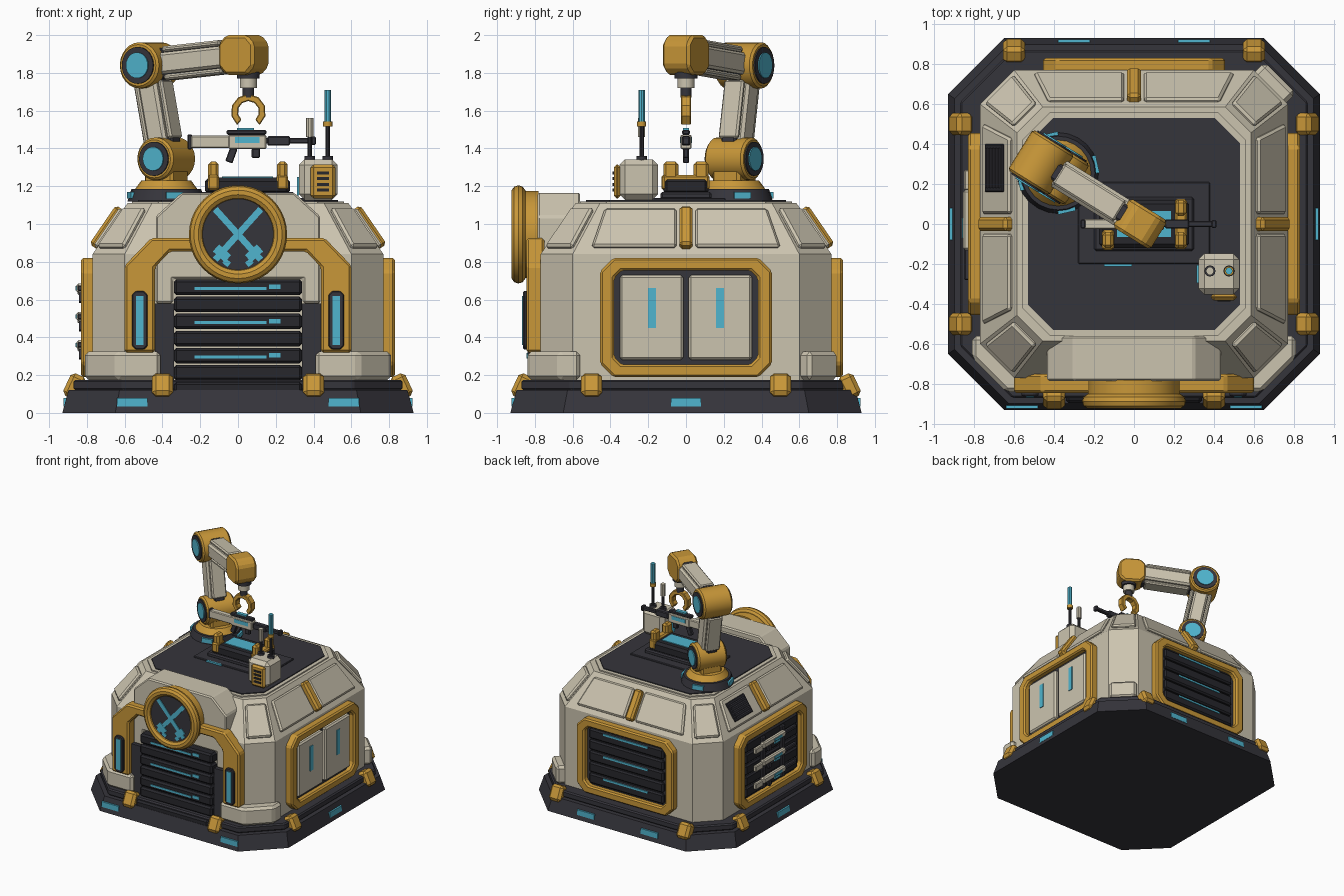
import bpy, bmesh
from math import sin, cos, pi, radians, atan2, hypot
from mathutils import Matrix, Vector

if "Cube" in bpy.data.objects:
    bpy.data.objects.remove(bpy.data.objects["Cube"], do_unlink=True)


def material(name, rgb):
    m = bpy.data.materials.new(name)
    m.use_nodes = True
    m.diffuse_color = (*rgb, 1)
    m.node_tree.nodes["Principled BSDF"].inputs["Base Color"].default_value = (*rgb, 1)
    return m


YELLOW = material("amber_yellow", (0.58, 0.31, 0.04))
CREAM = material("warm_cream", (0.60, 0.55, 0.43))
DARK = material("slate_dark", (0.036, 0.035, 0.044))
BLACK = material("charcoal", (0.02, 0.02, 0.025))
CYAN = material("cyan_light", (0.08, 0.46, 0.62))
I = Matrix.Identity(4)
T = Matrix.Translation
ROUND = []


def wall(deg):
    """Local frame of a wall: u sideways, v up, w outward; 0 is the front."""
    return Matrix.Rotation(radians(deg), 4, 'Z') @ Matrix.Rotation(pi / 2, 4, 'X')


def finish(name, bm, mat, M, bevel=0):
    bmesh.ops.recalc_face_normals(bm, faces=bm.faces)
    me = bpy.data.meshes.new(name)
    bm.to_mesh(me)
    bm.free()
    me.materials.append(mat)
    me.transform(M)
    ob = bpy.data.objects.new(name, me)
    bpy.context.collection.objects.link(ob)
    if bevel:
        b = ob.modifiers.new("bevel", 'BEVEL')
        b.width, b.segments, b.angle_limit = bevel, 1, radians(40)
    return ob


def prism(name, pts, w0, w1, mat, M=I, bevel=0, taper=1):
    bm = bmesh.new()
    lo = [bm.verts.new((x, y, w0)) for x, y in pts]
    hi = [bm.verts.new((x * taper, y * taper, w1)) for x, y in pts]
    bm.faces.new(lo[::-1])
    bm.faces.new(hi)
    for i in range(len(pts)):
        j = (i + 1) % len(pts)
        bm.faces.new((lo[i], lo[j], hi[j], hi[i]))
    return finish(name, bm, mat, M, bevel)


def ring(name, outer, inner, w0, w1, mat, M, bevel=0):
    bm = bmesh.new()
    loops = [[bm.verts.new((x, y, w)) for x, y in p]
             for p, w in ((outer, w0), (outer, w1), (inner, w1), (inner, w0))]
    n = len(outer)
    for a in range(4):
        p, q = loops[a], loops[(a + 1) % 4]
        for i in range(n):
            j = (i + 1) % n
            bm.faces.new((p[i], p[j], q[j], q[i]))
    return finish(name, bm, mat, M, bevel)


def octa(a, b, c):
    return [(a - c, -b), (a, c - b), (a, b - c), (a - c, b),
            (c - a, b), (-a, b - c), (-a, c - b), (c - a, -b)]


def box(name, c, s, mat, M=I, bevel=0, rot=0, taper=1):
    x, y, z = (v / 2 for v in s)
    F = M @ T(c) @ Matrix.Rotation(radians(rot), 4, 'Z')
    return prism(name, [(-x, -y), (x, -y), (x, y), (-x, y)], -z, z, mat, F, bevel, taper)


def cyl(name, c, h, r, mat, M=I, n=24, taper=1, bevel=0):
    pts = [(r * cos(2 * pi * i / n), r * sin(2 * pi * i / n)) for i in range(n)]
    ob = prism(name, pts, 0, h, mat, M @ T(c), bevel, taper)
    ROUND.append(ob)
    return ob


def mirror_x(pts):
    return pts + [(-x, y) for x, y in reversed(pts)]


# Base plinth, hull and roof
prism("base_skirt", octa(.93, .93, .28), 0, .12, DARK, taper=.965)
prism("base_step", octa(.87, .87, .26), .12, .175, DARK, bevel=.01)
prism("hull_walls", octa(.77, .77, .17), .17, .84, CREAM)
prism("hull_slope", octa(.77, .77, .17), 0, .27, CREAM, T((0, 0, .84)), taper=.76)
prism("roof_trim", octa(.56, .56, .14), 1.1, 1.12, CREAM)
prism("roof_deck", octa(.53, .53, .125), 1.11, 1.127, DARK)

# Base lights and clips
for deg, lights, clips in ((0, (-.56, .56), (-.4, .4)), (90, (0,), (-.5, .5)),
                           (180, (-.3, .3), (-.6, .6)), (270, (0,), (-.5, .5))):
    for u in lights:
        box("base_light", (u, .057, .913), (.16, .045, .02), CYAN, wall(deg))
    for u in clips:
        tilt = wall(deg) @ T((u, .14, .865)) @ Matrix.Rotation(radians(-25), 4, 'X')
        box("base_clip", (0, 0, 0), (.11, .13, .09), YELLOW, tilt, .02)

# Corner feet
for s in (-1, 1):
    foot = [(.41, -.75), (.41, -.84), (.64, -.84), (.81, -.67), (.81, -.56), (.72, -.56)]
    prism("front_foot", [(s * x, y) for x, y in foot], .175, .325, CREAM, bevel=.02)
box("rear_foot", (0, .25, .98), (.22, .15, .11), CREAM, wall(135), .02)

# Raised panels and ribs on the sloped band
tilt = Matrix.Rotation(-atan2(.185, .27), 4, 'X')
for deg in (90, 180, 270):
    S = wall(deg) @ T((0, .84, .77)) @ tilt
    for s in (-1, 1):
        pts = [(.05, .04), (.5, .04), (.43, .285), (.05, .285)]
        prism("slope_panel", [(s * x, y) for x, y in pts], -.01, .022, CREAM, S, .012)
    box("slope_rib", (0, .16, .015), (.07, .25, .06), YELLOW, S, .015)
    if deg == 270:
        box("vent_plate", (-.28, .165, .024), (.24, .16, .016), BLACK, S, .005)
        for i in range(5):
            box("vent_slat", (-.28, .11 + i * .027, .034), (.2, .013, .016), DARK, S)
for deg in (45, 135, 225, 315):
    S = wall(deg) @ T((0, .84, .969)) @ Matrix.Rotation(-atan2(.233, .27), 4, 'X')
    prism("corner_panel", mirror_x([(.1, .04), (.08, .31)]), -.01, .025, CREAM, S, .012)

# Framed bays on the two sides and the back
for deg in (90, 180, 270):
    W = wall(deg) @ T((0, .505, 0))
    ring("bay_frame", octa(.455, .315, .07), octa(.38, .25, .04), .75, .83, YELLOW, W, .012)
    prism("bay_recess", octa(.385, .255, .04), .75, .785, DARK, W)
    if deg == 90:
        for s in (-1, 1):
            box("locker_door", (s * .182, 0, .795), (.335, .45, .04), CREAM, W, .012)
            box("locker_light", (s * .18, .05, .817), (.04, .21, .008), CYAN, W)
    else:
        for i in range(5):
            box("bay_slat", (0, -.19 + i * .095, .79), (.7, .085, .04), BLACK, W, .012)
            if deg == 180 and i % 2 == 0:
                box("slat_light", (0, -.165 + i * .095, .812), (.42, .016, .008), CYAN, W)

# Tool rack on the right side
W = wall(270)
for s in (-1, 1):
    box("rack_bracket", (s * .13, .5, .815), (.05, .44, .03), DARK, W, .008)
for v in (.36, .51, .66):
    box("rack_tool_body", (-.02, v, .835), (.3, .05, .04), CREAM, W, .01)
    box("rack_tool_barrel", (.2, v, .835), (.16, .03, .03), DARK, W, .006)
    box("rack_tool_stock", (-.22, v - .01, .835), (.1, .05, .03), CREAM, W, .006)
    box("rack_tool_grip", (-.07, v - .045, .83), (.03, .06, .025), DARK, W, rot=15)
    box("rack_tool_light", (.02, v, .857), (.1, .022, .006), CYAN, W)
    box("rack_light", (.06, v - .05, .818), (.07, .025, .01), CYAN, W)

# Front gate: arch, hood, pillars and shutter
F = wall(0)
prism("gate_arch", mirror_x([(.6, .32), (.6, .78), (.46, .925)]) +
      [(-.44, .32), (-.44, .77), (-.36, .855), (.36, .855), (.44, .77), (.44, .32)],
      .75, .845, YELLOW, F, .012)
prism("gate_hood", mirror_x([(.345, .71), (.345, .58), (.435, .58), (.435, 1.04), (.3, 1.165)])
      , .56, .785, CREAM, F, .01)
for s in (-1, 1):
    box("gate_pillar", (s * .39, .375, .78), (.1, .41, .05), DARK, F)
    prism("arch_lamp_housing", octa(.042, .155, .02), .84, .862, DARK, F @ T((s * .52, .49, 0)), .006)
    box("arch_lamp", (s * .52, .49, .862), (.042, .26, .012), CYAN, F)
for i in range(7):
    v = .665 - i * .0905
    deep = .82 if v > .2 else .875
    box("shutter_slat", (0, v, deep - .03), (.68, .082, .1), BLACK, F, .014)
    if i in (0, 2, 4):
        box("shutter_light", (-.04, v - .006, deep + .021), (.38, .016, .008), CYAN, F)
        box("shutter_light_end", (.195, v + .002, deep + .021), (.06, .024, .008), CYAN, F)

# Round emblem with crossed tools
E = F @ T((0, .945, 0))
cyl("emblem_back", (0, 0, .78), .09, .23, YELLOW, E, 32)
cyl("emblem_disc", (0, 0, .86), .04, .215, DARK, E, 32)
bpy.ops.mesh.primitive_torus_add(major_radius=.222, minor_radius=.038, major_segments=40,
                                 minor_segments=10)
rim = bpy.context.object
rim.name = "emblem_rim"
rim.data.transform(E @ T((0, 0, .887)))
rim.data.materials.append(YELLOW)
ROUND.append(rim)
for s in (-1, 1):
    box("emblem_tool", (0, 0, .902), (.034, .36, .008), CYAN, E, rot=s * 42)
    box("emblem_tool_head", (s * .085, -.1, .903), (.085, .05, .008), CYAN, E, rot=s * 42)
    box("emblem_tool_tip", (s * .06, -.15, .903), (.035, .03, .008), CYAN, E, rot=s * 42)

# Roof hatch and work cradle
box("roof_hatch", (.05, .005, 1.13), (.66, .41, .016), DARK, bevel=.005)
box("hatch_light", (-.08, -.207, 1.135), (.14, .012, .014), CYAN)
box("cradle_plinth", (.05, 0, 1.15), (.5, .27, .04), DARK, bevel=.01)
box("cradle_bed", (.05, 0, 1.2), (.45, .24, .09), BLACK, bevel=.02)
box("cradle_light", (.05, 0, 1.247), (.27, .13, .008), CYAN)
for x, ys in ((-.13, (-.08,)), (.235, (-.08, .08))):
    box("cradle_clamp", (x, sum(ys) / len(ys), 1.22), (.06, .1 + .15 * (len(ys) - 1), .08), YELLOW, bevel=.01)
    for y in ys:
        box("clamp_post", (x, y, 1.28), (.055, .08, .1), YELLOW, bevel=.015)

# Tool held above the cradle
for name, x, z, l, h, d, mat in (
        ("held_body", -.05, 1.435, .4, .065, .05, CREAM), ("held_barrel", .27, 1.44, .27, .03, .03, DARK),
        ("held_guard", .215, 1.44, .12, .05, .045, DARK), ("held_muzzle", .4, 1.44, .025, .045, .04, DARK),
        ("held_butt", -.255, 1.435, .025, .08, .045, DARK), ("held_receiver", .05, 1.435, .2, .075, .06, CREAM),
        ("held_rail", .045, 1.485, .21, .025, .04, DARK), ("held_sight", .04, 1.502, .09, .012, .03, CYAN),
        ("held_light", .05, 1.445, .13, .03, .066, CYAN), ("held_magazine", .095, 1.375, .045, .05, .03, DARK)):
    box(name, (x, 0, z), (l, d, h), mat, bevel=0 if mat is CYAN else .006)
box("held_grip", (-.035, 1.365, 0), (.04, .08, .03), DARK, F, .005, rot=-20)

# Antenna cabinet
box("cabinet", (.425, -.25, 1.235), (.205, .205, .215), CREAM, bevel=.03)
box("cabinet_vent", (.45, 1.225, .365), (.13, .18, .035), YELLOW, F, .015)
for i in range(4):
    box("cabinet_slat", (.45, 1.18 + i * .03, .384), (.065, .016, .008), BLACK, F)
box("cabinet_light", (.318, -.25, 1.2), (.012, .09, .1), CYAN)
for x, z, top, r, mat in ((.38, 1.46, 1.56, .02, CREAM), (.475, 1.54, 1.71, .018, CYAN)):
    cyl("antenna_socket", (x, -.235, 1.33), .03, .028, DARK, n=12)
    cyl("antenna_rod", (x, -.235, 1.33), z - 1.33, .012, DARK, n=10)
    cyl("antenna_tip", (x, -.235, z), top - z, r, mat, n=10)
cyl("antenna_collar", (.475, -.235, 1.515), .028, .024, YELLOW, n=12)

# Crane arm turntable
P = T((-.38, .255, 0))
cyl("turntable_foot", (0, 0, 1.12), .065, .205, DARK, P, 24, .9)
cyl("turntable", (0, 0, 1.185), .045, .165, YELLOW, P, 24, .8)
for k in range(4):
    Q = P @ wall(-32 + 90 * k + 45)
    box("turntable_light", (0, 1.152, .193), (.09, .035, .02), CYAN, Q)

# Crane joints and links, laid out in the plane of the arm
A = T((-.38, .255, 1.345)) @ wall(-31.8)
shoulder, elbow, wrist = Vector((0, 0)), Vector((-.1, .495)), Vector((.483, .55))
box("shoulder_mount", (0, -.09, 0), (.18, .1, .17), YELLOW, A, .015)
for name, p, r in (("shoulder", shoulder, .113), ("elbow", elbow, .122)):
    cyl(name + "_joint", (*p, -.12), .24, r, YELLOW, A, 24, 1, .012)
    for s in (-1, 1):
        cyl(name + "_ring", (*p, s * .122 - .006), .012, r * .8, DARK, A)
        cyl(name + "_cap", (*p, s * .129 - .006), .012, r * .56, CYAN, A)
for name, p, q in (("lower", shoulder, elbow), ("upper", elbow, wrist)):
    mid, v = (p + q) / 2, q - p
    ang = atan2(v.y, v.x) * 180 / pi
    box(name + "_arm_core", (*mid, 0), (v.length, .165, .09), DARK, A, .01, ang)
    box(name + "_arm_shell", (*mid, 0), (v.length * .98, .115, .15), CREAM, A, .015, ang)
    for s in (-1, 1):
        side = Vector((-v.y, v.x)).normalized() * s * .075
        box(name + "_arm_cover", (*(mid + side), 0), (v.length * .62, .03, .12), CREAM, A, .01, ang)

# Wrist and gripper
prism("wrist_block", octa(.11, .105, .045), -.085, .085, YELLOW, A @ T((*wrist, 0)), .015)
G = T((.055, 0, 0))
for name, z, h, r, mat in (("wrist_socket", 1.77, .06, .06, DARK), ("wrist_sleeve", 1.72, .05, .045, CREAM),
                           ("wrist_neck", 1.67, .05, .03, DARK)):
    cyl(name, (0, 0, z), h, r, mat, G, 16)
angles = [radians(-50 + 280 * i / 8) for i in range(9)]
claw = [(.093 * cos(a), .093 * sin(a)) for a in angles] + \
       [(.056 * cos(a), .056 * sin(a)) for a in reversed(angles)]
prism("gripper_claw", claw, -.027, .027, YELLOW, F @ T((.055, 1.595, 0)), .005)

# Smooth the round parts, keeping hard edges
bpy.ops.object.select_all(action='DESELECT')
for ob in ROUND:
    ob.select_set(True)
bpy.context.view_layer.objects.active = rim
bpy.ops.object.shade_smooth_by_angle(angle=radians(35))
